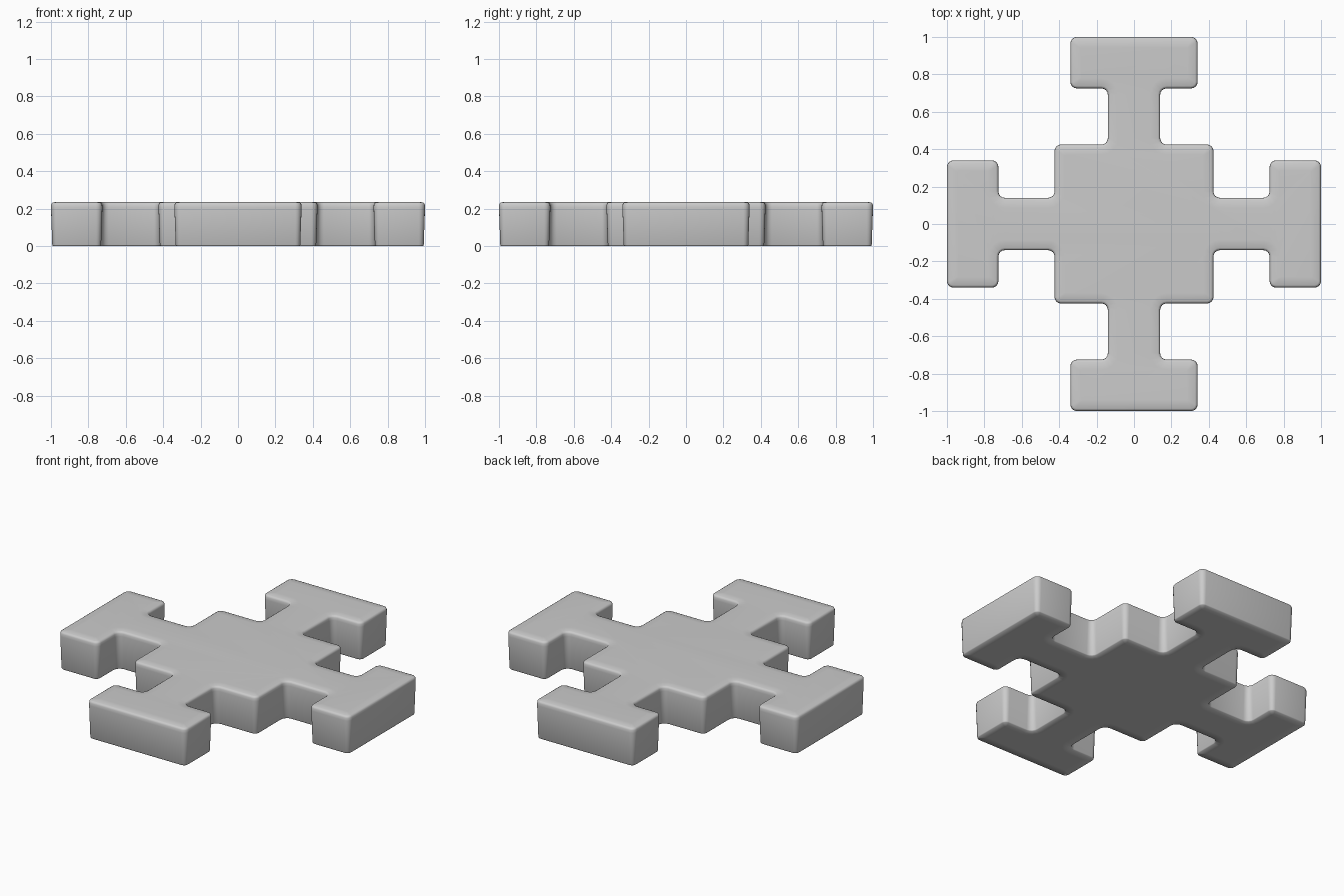
import bpy, bmesh
from math import sin, cos, pi, atan2
from mathutils import Vector, Matrix

if "Cube" in bpy.data.objects:
    bpy.data.objects.remove(bpy.data.objects["Cube"])

# Quarter of the cross outline (right arm, counter-clockwise), repeated four times
QUARTER = [(0.425, -0.425), (0.425, -0.14), (0.725, -0.14), (0.725, -0.34),
           (1.0, -0.34), (1.0, 0.34), (0.725, 0.34), (0.725, 0.14), (0.425, 0.14)]
OUTLINE = [Matrix.Rotation(k * pi / 2, 2) @ Vector(p) for k in range(4) for p in QUARTER]
RADIUS, STEPS = 0.034, 4


def rounded_outline(inset):
    """Outline moved inward by inset, with every corner filleted."""
    pts, n = [], len(OUTLINE)
    for i, p in enumerate(OUTLINE):
        d0 = (p - OUTLINE[i - 1]).normalized()
        d1 = (OUTLINE[(i + 1) % n] - p).normalized()
        n0, n1 = Vector((-d0.y, d0.x)), Vector((-d1.y, d1.x))
        turn = 1 if d0.x * d1.y - d0.y * d1.x > 0 else -1
        r = max(RADIUS - turn * inset, 0.005)
        centre = p + (n0 + n1) * (inset + turn * r)
        start = atan2(-turn * n0.y, -turn * n0.x)
        for s in range(STEPS + 1):
            a = start + turn * (pi / 2) * s / STEPS
            pts.append(centre + Vector((cos(a), sin(a))) * r)
    return pts


# Stacked rings from the flat underside, up the tapered wall, over the soft top edge
RINGS = [(0.06, 0.0), (0.010, 0.0), (0.007, 0.006), (0.0, 0.205), (0.001, 0.222),
         (0.005, 0.230), (0.013, 0.234), (0.055, 0.236)]
bm = bmesh.new()
loops = [[bm.verts.new((p.x, p.y, z)) for p in rounded_outline(d)] for d, z in RINGS]
for low, high in zip(loops, loops[1:]):
    for i in range(len(low)):
        j = (i + 1) % len(low)
        bm.faces.new((low[i], low[j], high[j], high[i]))
bm.faces.new(loops[-1])
bm.faces.new(loops[0][::-1])
for f in bm.faces:
    f.smooth = True
mesh = bpy.data.meshes.new("cross_plate")
bm.to_mesh(mesh)
bm.free()
bpy.context.collection.objects.link(bpy.data.objects.new("cross_plate", mesh))
